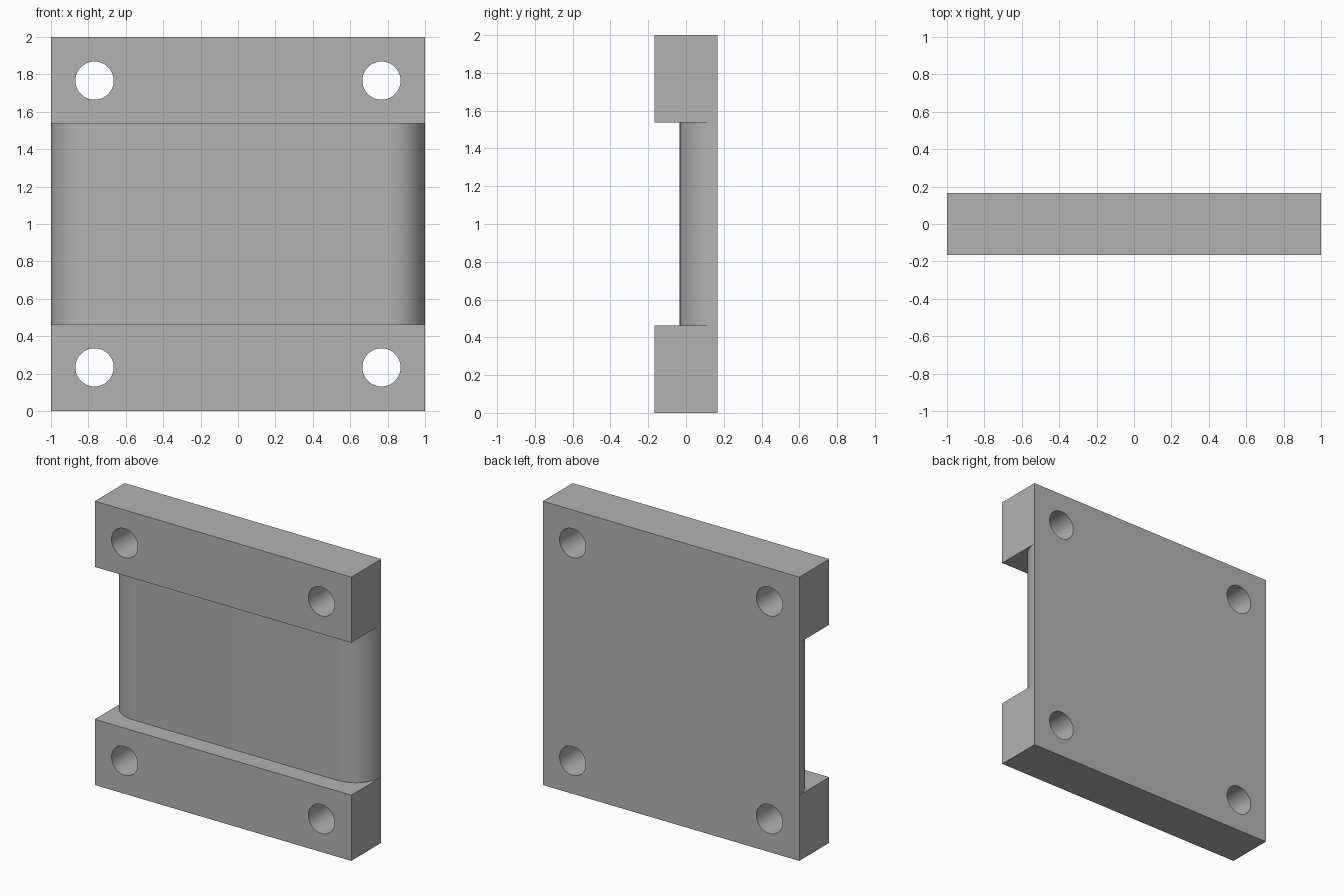
import bpy, bmesh, math

if "Cube" in bpy.data.objects:
    bpy.data.objects.remove(bpy.data.objects["Cube"])

W, D, H = 1.0, 0.1667, 2.0        # half width, half depth, height
LOW, HIGH = 0.463, 1.537          # recess between the two bars
R = 0.2                           # recess corner radius = web thickness
HOLE_X, HOLE_Z, HOLE_R = 0.767, 0.2333, 0.102

grey = bpy.data.materials.new("grey")
grey.use_nodes = True
grey.diffuse_color = (0.45, 0.45, 0.45, 1)
grey.node_tree.nodes["Principled BSDF"].inputs["Base Color"].default_value = (0.45, 0.45, 0.45, 1)

# Plan outlines: rounded web and rectangular bar
STEPS = 20
arc = []
for i in range(STEPS + 1):
    a = math.pi / 2 * i / STEPS
    arc.append((W - R + R * math.cos(a), D - R * math.sin(a)))
web = arc + [(-x, y) for x, y in reversed(arc)]
bar = [(W, D), (W, -D), (-W, -D), (-W, D)]
shelf = [(W, -D), (-W, -D)] + list(reversed(web))

bm = bmesh.new()


def cap(outline, z):
    bm.faces.new([bm.verts.new((x, y, z)) for x, y in outline])


def walls(outline, z0, z1):
    for (xa, ya), (xb, yb) in zip(outline, outline[1:] + outline[:1]):
        bm.faces.new([bm.verts.new(p) for p in
                      ((xa, ya, z0), (xb, yb, z0), (xb, yb, z1), (xa, ya, z1))])


# Web between two thick bars, joined into one closed body
walls(web, LOW, HIGH)
for outer, inner in ((0, LOW), (H, HIGH)):
    walls(bar, outer, inner)
    cap(bar, outer)
    cap(shelf, inner)
bmesh.ops.remove_doubles(bm, verts=bm.verts[:], dist=0.0001)
bmesh.ops.recalc_face_normals(bm, faces=bm.faces[:])

mesh = bpy.data.meshes.new("mounting_plate")
bm.to_mesh(mesh)
bm.free()
plate = bpy.data.objects.new("mounting_plate", mesh)
bpy.context.collection.objects.link(plate)
mesh.materials.append(grey)

# Four round through holes
cutters = []
for x in (-HOLE_X, HOLE_X):
    for z in (HOLE_Z, H - HOLE_Z):
        bpy.ops.mesh.primitive_cylinder_add(vertices=64, radius=HOLE_R, depth=1,
                                            location=(x, 0, z),
                                            rotation=(math.pi / 2, 0, 0))
        cutter = bpy.context.object
        cutter.name = "hole_cutter"
        cutter.hide_render = True
        cutter.data.materials.append(grey)
        cutters.append(cutter)
        mod = plate.modifiers.new("hole", 'BOOLEAN')
        mod.operation = 'DIFFERENCE'
        mod.solver = 'EXACT'
        mod.object = cutter

bpy.ops.object.select_all(action='DESELECT')
plate.select_set(True)
bpy.context.view_layer.objects.active = plate
for mod in list(plate.modifiers):
    bpy.ops.object.modifier_apply(modifier=mod.name)
for cutter in cutters:
    bpy.data.objects.remove(cutter)
bpy.ops.object.shade_smooth_by_angle(angle=math.radians(30))
